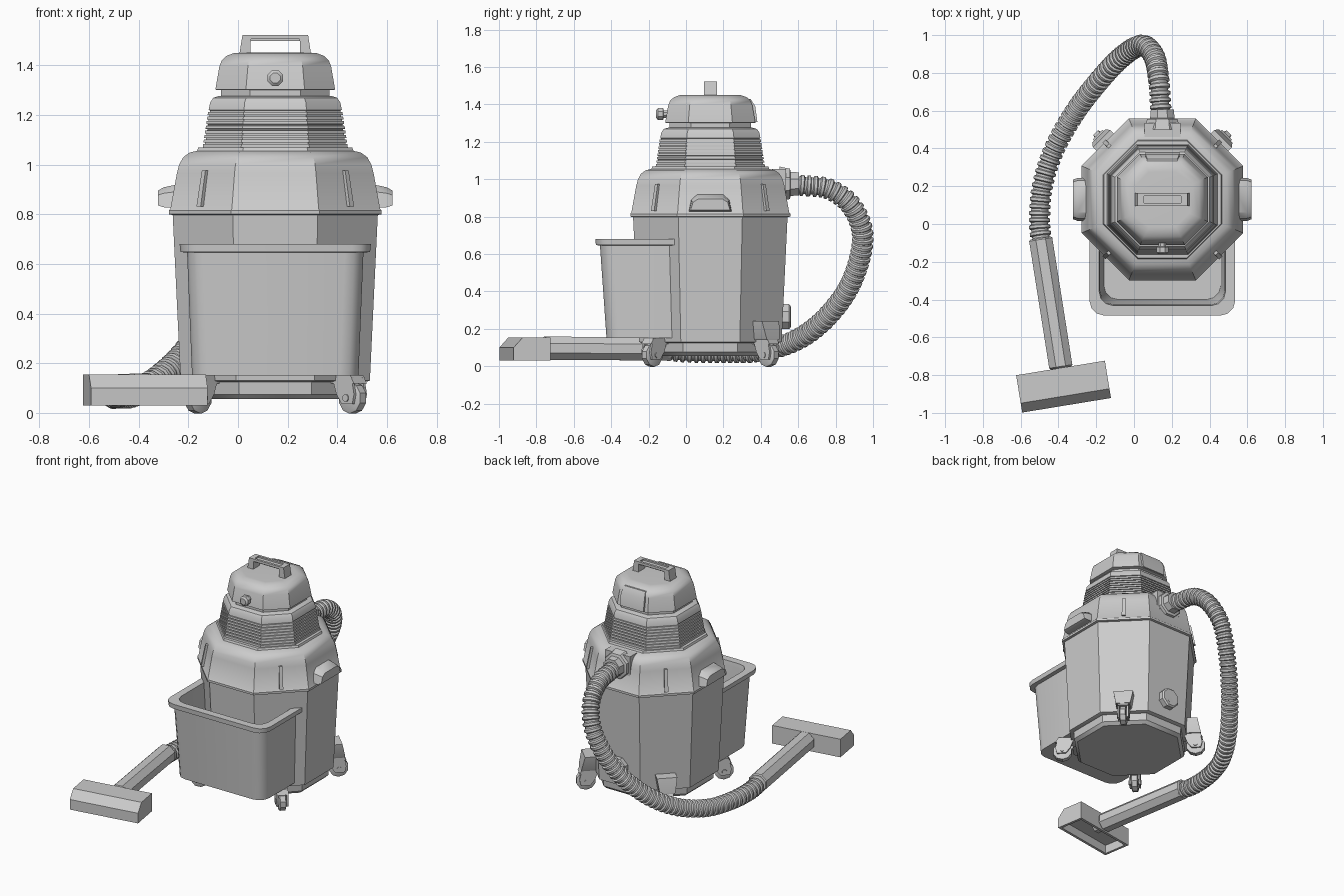
import bpy, bmesh
from math import pi, cos, sin, radians
from mathutils import Vector, Matrix

if "Cube" in bpy.data.objects:
    bpy.data.objects.remove(bpy.data.objects["Cube"])

AXIS = Matrix.Translation((0.15, 0.13, 0))      # vertical axis of the tank


def finish(name, bm, mat=None):
    bmesh.ops.recalc_face_normals(bm, faces=bm.faces)
    me = bpy.data.meshes.new(name)
    bm.to_mesh(me)
    bm.free()
    ob = bpy.data.objects.new(name, me)
    bpy.context.collection.objects.link(ob)
    if mat:
        me.transform(mat)
    bpy.context.view_layer.objects.active = ob
    bpy.ops.object.select_all(action='DESELECT')
    ob.select_set(True)
    bpy.ops.object.shade_smooth_by_angle(angle=radians(32))
    return ob


def loft(name, rings, mat=None, closed=True, done=True):
    """Skin a stack of equal-sized point loops and cap both ends."""
    bm = bmesh.new()
    vs = [[bm.verts.new(p) for p in r] for r in rings]
    n = len(vs[0])
    for a, b in zip(vs, vs[1:]):
        for i in range(n if closed else n - 1):
            j = (i + 1) % n
            bm.faces.new((a[i], a[j], b[j], b[i]))
    bm.faces.new(vs[0])
    bm.faces.new(vs[-1])
    return finish(name, bm, mat) if done else bm


def octagon(r, z, k=0.414):
    c = k * r
    return [(r, -c, z), (r, c, z), (c, r, z), (-c, r, z),
            (-r, c, z), (-r, -c, z), (-c, -r, z), (c, -r, z)]


def turned(name, profile, k=0.414):
    return loft(name, [octagon(r, z, k) for r, z in profile], AXIS)


def rect(x0, x1, y0, y1, z):
    return [(x0, y0, z), (x1, y0, z), (x1, y1, z), (x0, y1, z)]


def box(name, x0, x1, y0, y1, z0, z1, mat=None):
    return loft(name, [rect(x0, x1, y0, y1, z0), rect(x0, x1, y0, y1, z1)], mat)


def tube(name, pts, radii, n=8, mat=None):
    """Sweep an n-gon of varying radius along a path."""
    pts = [Vector(p) for p in pts]
    rings, q, last = [], None, None
    for i, (p, r) in enumerate(zip(pts, radii)):
        t = (pts[min(i + 1, len(pts) - 1)] - pts[max(i - 1, 0)]).normalized()
        q = t.to_track_quat('Z', 'Y') if q is None else last.rotation_difference(t) @ q
        last = t
        rings.append([p + q @ Vector((r * cos(a), r * sin(a), 0))
                      for a in ((2 * j + 1) * pi / n for j in range(n))])
    return loft(name, rings, mat)


# Tank, dome, louvred motor section and head
turned("tank_base", [(.33, .055), (.35, .075), (.355, .14)])
turned("tank", [(.365, .125), (.381, .13), (.413, .80)])
turned("dome", [(.405, .795), (.428, .80), (.428, .815), (.422, .822), (.396, .965), (.387, 1.0),
                (.37, 1.03), (.345, 1.048), (.315, 1.055), (.31, 1.068), (.28, 1.07)])
ribs = [(.29, 1.06)]
for i in range(8):
    z, r = 1.07 + i * .0185, .292 - i * .0028
    ribs += [(r, z), (r - .002, z + .012), (r - .01, z + .0125), (r - .01, z + .018)]
turned("motor_louvres", ribs + [(.268, 1.22), (.262, 1.25), (.25, 1.268), (.23, 1.275), (.2, 1.276)], .47)
turned("neck", [(.218, 1.27), (.218, 1.31)], .47)
turned("head", [(.235, 1.3), (.241, 1.302), (.225, 1.395), (.215, 1.42), (.195, 1.438),
                (.165, 1.449), (.145, 1.45)], .49)
loft("head_back_panel", [rect(-.09, .09, .1, .252, 1.305), rect(-.09, .09, .1, .24, 1.39),
                         rect(-.08, .08, .1, .215, 1.43)], AXIS)

# Carrying handle: channel-shaped bar on two leaning legs
for s in (-1, 1):
    xs = sorted((s * .145, s * .1)), sorted((s * .132, s * .098))
    loft("handle_leg", [rect(*xs[0], -.035, .035, 1.44), rect(*xs[1], -.035, .035, 1.522)], AXIS)
    box("handle_rail", -.13, .13, s * .027 - .008, s * .027 + .008, 1.505, 1.522, AXIS)
box("handle_bar", -.13, .13, -.024, .024, 1.497, 1.512, AXIS)

# Front switch knob
tube("switch_knob", [(0, y, 1.348) for y in (-.2, -.25, -.252, -.28, -.29)],
     [.022, .022, .034, .034, .022], 8, AXIS)

# Side grips and raised strips on the diagonal faces
for s in (-1, 1):
    def grip(x, w, z0, z1):
        return [(s * x, y * w, z0 + (z1 - z0) * h) for y, h in
                ((-1, 0), (1, 0), (.88, .7), (.6, 1), (-.6, 1), (-.88, .7))]
    bm = loft("side_grip", [grip(.37, .118, .825, .925), grip(.45, .113, .828, .908),
                            grip(.472, .105, .835, .895)], done=False)
    finish("side_grip", bm, AXIS)
for i in range(4):
    loft("dome_strip", [rect(.39, .437, -.012, .012, .83), rect(.37, .408, -.01, .01, .975)],
         AXIS @ Matrix.Rotation(pi / 4 + i * pi / 2, 4, 'Z'))

# Casters, with mounting wedges at the back
for i in range(4):
    m = AXIS @ Matrix.Rotation(pi / 4 + i * pi / 2, 4, 'Z')
    tube("caster_wheel", [(.44, y, .06) for y in (-.022, -.017, .017, .022)],
         [.052, .063, .063, .052], 10, m)
    tube("caster_axle", [(.44, -.042, .06), (.44, .042, .06)], [.016, .016], 8, m)
    for s in (-1, 1):
        ys = sorted((s * .025, s * .037))
        loft("caster_fork", [rect(.415, .475, *ys, .035), rect(.385, .485, *ys, .075),
                             rect(.36, .47, *ys, .145)], m)
    loft("caster_top", [rect(.34, .485, -.037, .037, .118), rect(.34, .465, -.037, .037, .15)], m)
    if i < 2:
        loft("caster_wedge", [rect(.34, .475, -.045, .045, .14), rect(.34, .475, -.05, .05, .15),
                              rect(.34, .455, -.065, .065, .243)], m)


# Front bin: U-shaped tapered wall, rim and floor, running into the tank
def u_ring(w, front, z, c=.075):
    right = [(w, .11 - .26, z)]
    for j in range(4):
        a = j * pi / 6
        right.append((w - c + c * cos(a), front + c - c * sin(a), z))
    return [(-x, y, z) for x, y, z in right] + right[::-1]


loft("front_bin", [u_ring(w, f, z) for w, f, z in (
    (.335, -.555, .15), (.355, -.59, .645), (.382, -.612, .648), (.385, -.614, .68),
    (.335, -.562, .68), (.33, -.557, .65), (.31, -.53, .17))], AXIS, closed=False)

# Rear drain cap and hose inlet
tube("drain_cap", [(0, y, .265) for y in (.37, .42, .43, .431, .42)],
     [.072, .072, .062, .045, .04], 8, AXIS)
box("inlet_plate", -.095, .095, .33, .405, .92, 1.055, AXIS)
tube("inlet_collar", [(0, y, .975) for y in (.37, .425, .43, .475)],
     [.1, .088, .07, .066], 8, AXIS)

# Corrugated hose along a smooth path
path = [Vector(p) for p in (
    (.145, .56, .97), (.14, .64, .965), (.13, .77, .945), (.105, .89, .85), (.04, .945, .68),
    (-.07, .88, .44), (-.2, .74, .25), (-.32, .58, .135), (-.425, .39, .08),
    (-.485, .2, .073), (-.5, .02, .075), (-.49, -.1, .085))]
ext = [2 * path[0] - path[1]] + path + [2 * path[-1] - path[-2]]
fine = []
for a, b, c, d in zip(ext, ext[1:], ext[2:], ext[3:]):
    for k in range(30):
        t = k / 30
        fine.append(.5 * (2 * b + (c - a) * t + (2 * a - 5 * b + 4 * c - d) * t * t
                          + (3 * b - a - 3 * c + d) * t ** 3))
fine.append(path[-1])
dist = [0]
for a, b in zip(fine, fine[1:]):
    dist.append(dist[-1] + (b - a).length)


def along(s):
    i = next((k for k in range(1, len(dist)) if dist[k] >= s), len(dist) - 1)
    return fine[i - 1].lerp(fine[i], (s - dist[i - 1]) / (dist[i] - dist[i - 1]))


count = round(dist[-1] / .036)
pts, radii = [], []
for i in range(count):
    for f, r in ((0, .047), (.3, .047), (.45, .058), (.85, .058)):
        pts.append(along((i + f) * dist[-1] / count))
        radii.append(r)
tube("hose", pts, radii, 12)

# Wand and floor nozzle
a, b = Vector((-.495, -.075, .092)), Vector((-.382, -.79, .097))
tube("wand", [a.lerp(b, t) for t in (0, .01, .95, .97, 1.06)], [.06, .067, .067, .05, .05], 8)
prof = [(-.1, .03), (-.1, .1), (-.05, .155), (.1, .155), (.1, .03)]
bm = loft("nozzle", [[(x, y, z) for y, z in prof] for x in (-.238, .238)], done=False)
bmesh.ops.recalc_face_normals(bm, faces=bm.faces)
under = min(bm.faces, key=lambda f: f.calc_center_median().z)
bmesh.ops.inset_region(bm, faces=[under], thickness=.025)
slot = bmesh.ops.extrude_discrete_faces(bm, faces=[under])["faces"][0]
bmesh.ops.translate(bm, verts=slot.verts, vec=(0, 0, .06))
finish("nozzle", bm, Matrix.Translation((-.373, -.861, 0)) @ Matrix.Rotation(radians(9.3), 4, 'Z'))
